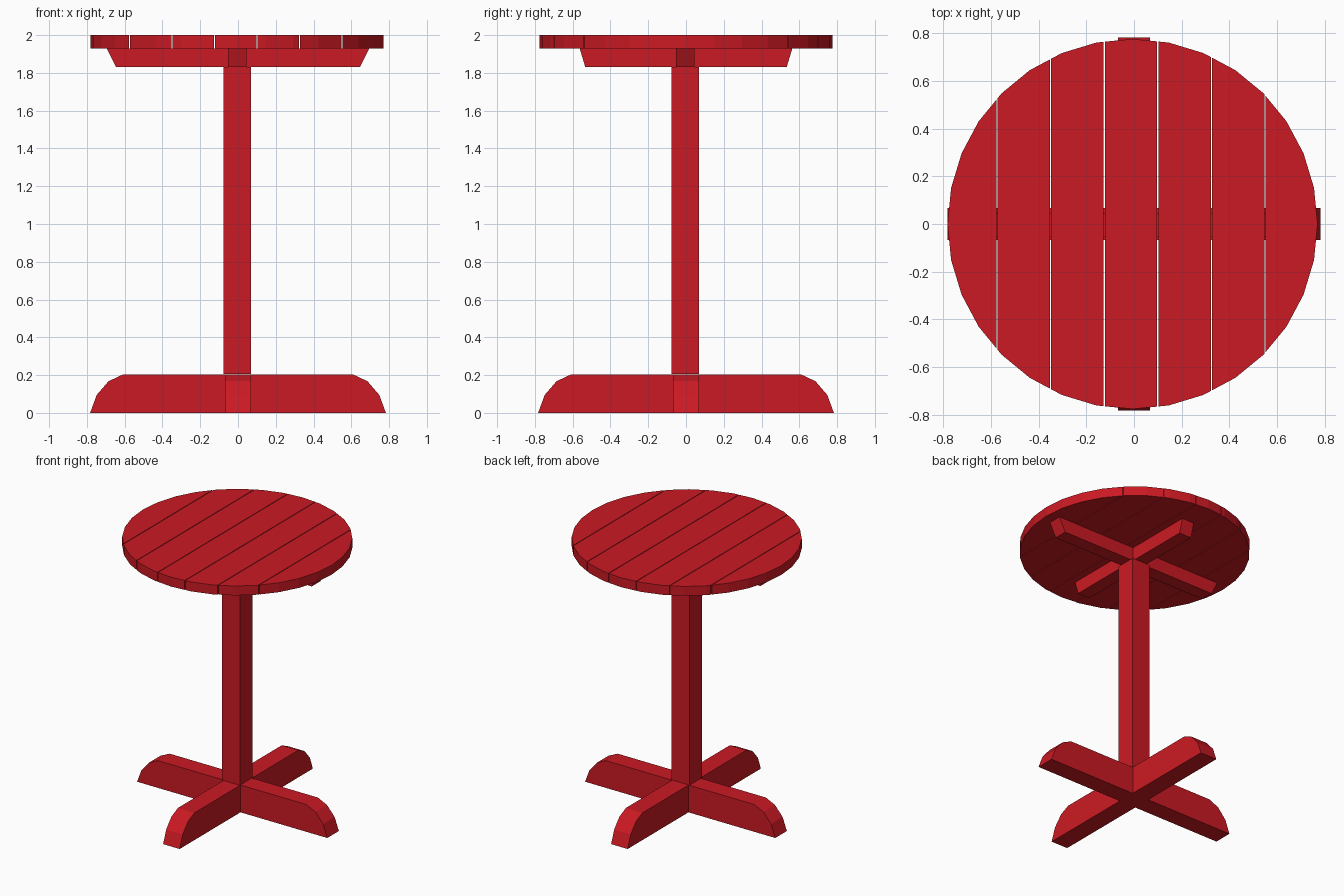
import bpy, bmesh
from mathutils import Matrix, Vector

if "Cube" in bpy.data.objects:
    bpy.data.objects.remove(bpy.data.objects["Cube"])

red = bpy.data.materials.new("red_paint")
red.diffuse_color = (0.6, 0.01, 0.017, 1)
red.use_nodes = True
red.node_tree.nodes["Principled BSDF"].inputs["Base Color"].default_value = red.diffuse_color


def finish(name, bm):
    bmesh.ops.recalc_face_normals(bm, faces=bm.faces)
    mesh = bpy.data.meshes.new(name)
    bm.to_mesh(mesh)
    bm.free()
    mesh.materials.append(red)
    obj = bpy.data.objects.new(name, mesh)
    bpy.context.collection.objects.link(obj)


def bar(name, profile, half_width, along_y=False, offset=0.0):
    """Extrude an (along, z) profile sideways into a beam."""
    bm = bmesh.new()
    face = bm.faces.new([bm.verts.new((a, offset - half_width, z)) for a, z in profile])
    new = bmesh.ops.extrude_face_region(bm, geom=[face])["geom"]
    verts = [v for v in new if isinstance(v, bmesh.types.BMVert)]
    bmesh.ops.translate(bm, verts=verts, vec=(0, 2 * half_width, 0))
    if along_y:
        # swap x and y (mirror across the diagonal)
        for v in bm.verts:
            v.co.x, v.co.y = v.co.y, v.co.x
    finish(name, bm)


def mirrored(half):
    return half + [(-a, z) for a, z in reversed(half)]


def arms(name, half, half_width, offset=0.0):
    """Two arms along y that butt against the sides of the x beam."""
    for side, s in (("front", -1), ("back", 1)):
        start = offset + s * half_width
        pts = [(start, half[0][1])] + [(s * a, z) for a, z in half] + [(start, half[-1][1])]
        bar(f"{side}_{name}", pts, half_width, True, offset)


# Crossed feet with rounded ends
foot = [(0.783, 0), (0.748, 0.095), (0.685, 0.168), (0.61, 0.203)]
bar("side_feet", mirrored(foot), 0.068)
arms("foot", foot, 0.068)

# Square post
bm = bmesh.new()
bmesh.ops.create_cube(bm, size=1, matrix=Matrix.Translation((-0.004, -0.004, 1.0175))
                      @ Matrix.Diagonal((0.147, 0.147, 1.625, 1)))
finish("post", bm)

# Crossed supports under the top, with slanted ends
long_support = [(0.645, 1.83), (0.695, 1.93)]
short_support = [(0.533, 1.83), (0.563, 1.93)]
bar("long_support", mirrored(long_support), 0.05, offset=-0.004)
arms("support", short_support, 0.05, -0.004)

# Round top cut into planks with narrow gaps
seams = [-0.575 + 0.225 * i for i in range(6)]
edges = [-1.0] + seams + [1.0]
gap = 0.0025
for i, (left, right) in enumerate(zip(edges, edges[1:])):
    bm = bmesh.new()
    bmesh.ops.create_cone(bm, cap_ends=True, segments=32, radius1=0.776, radius2=0.776,
                          depth=0.07, matrix=Matrix.Translation((-0.006, 0, 1.965)))
    for x, n in ((left + gap, -1), (right - gap, 1)):
        geom = bm.verts[:] + bm.edges[:] + bm.faces[:]
        cut = bmesh.ops.bisect_plane(bm, geom=geom, plane_co=Vector((x, 0, 0)),
                                     plane_no=Vector((n, 0, 0)), clear_outer=True)
        cut_edges = [e for e in cut["geom_cut"] if isinstance(e, bmesh.types.BMEdge)]
        if cut_edges:
            bmesh.ops.holes_fill(bm, edges=cut_edges)
    finish(f"top_plank_{i + 1}", bm)
